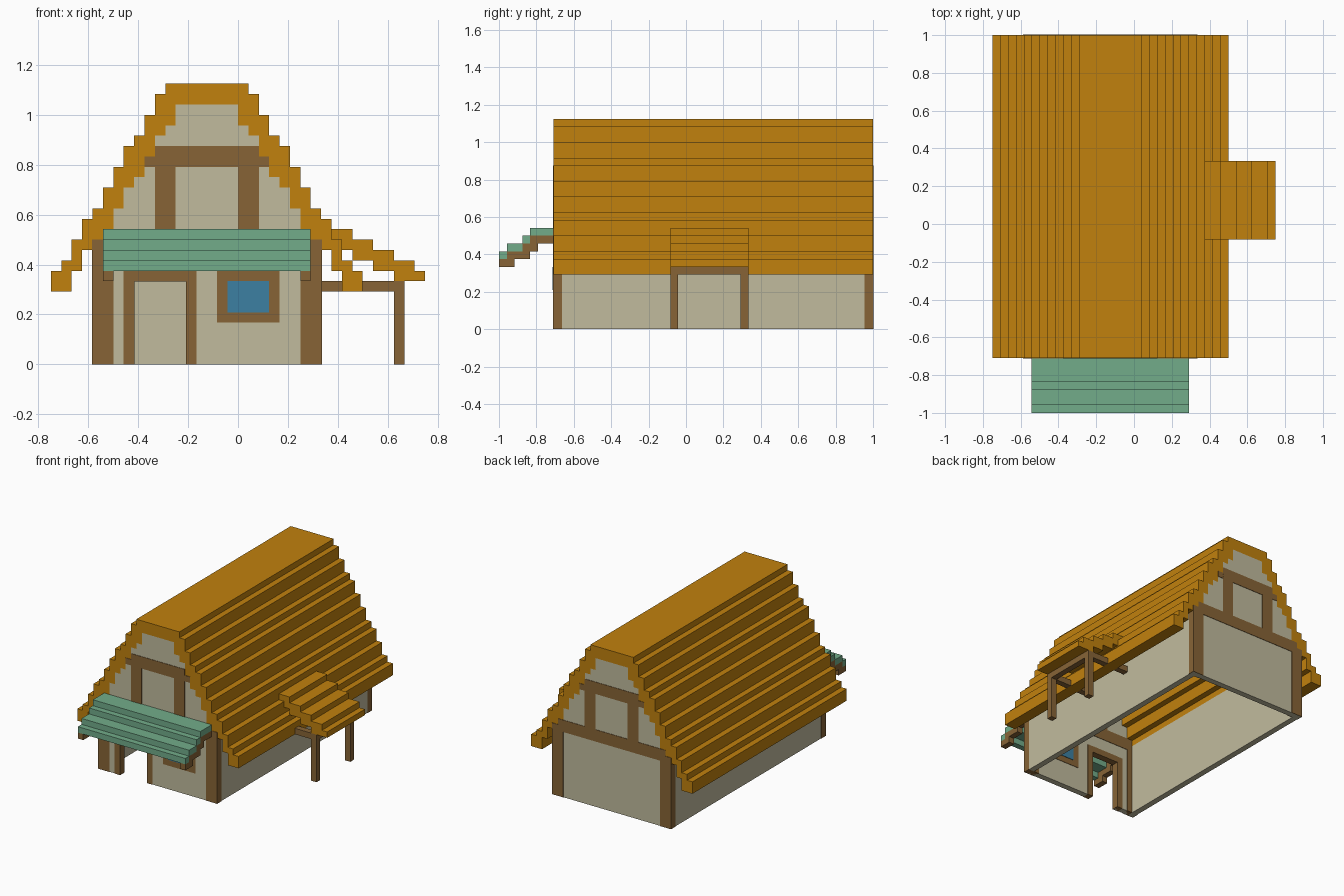
import bpy
import bmesh

cube = bpy.data.objects.get("Cube")
if cube:
    bpy.data.objects.remove(cube, do_unlink=True)

U = 1 / 24            # one block
CX, CY = 18, 24       # block coordinates of the centre


def make_mat(name, rgb):
    lin = [((c / 255 + 0.055) / 1.055) ** 2.4 if c > 10 else c / 255 / 12.92 for c in rgb]
    m = bpy.data.materials.new(name)
    m.use_nodes = True
    m.diffuse_color = (*lin, 1)
    bsdf = m.node_tree.nodes["Principled BSDF"]
    bsdf.inputs["Base Color"].default_value = (*lin, 1)
    bsdf.inputs["Roughness"].default_value = 0.9
    return m


THATCH = make_mat("thatch orange", (193, 129, 13))
TIMBER = make_mat("timber brown", (135, 100, 54))
PLASTER = make_mat("plaster cream", (193, 187, 158))
GREEN = make_mat("awning green", (114, 172, 138))
BLUE = make_mat("glass blue", (60, 128, 162))


def add_object(name, bm, mat):
    bmesh.ops.recalc_face_normals(bm, faces=bm.faces)
    me = bpy.data.meshes.new(name)
    bm.to_mesh(me)
    bm.free()
    me.materials.append(mat)
    ob = bpy.data.objects.new(name, me)
    bpy.context.collection.objects.link(ob)
    return ob


def stepped(name, mat, start, tops, bottoms, d0, d1, along="y"):
    """Extrude a stepped profile, one column per block, along y or x."""
    pts = []
    for i, t in enumerate(tops):
        pts += [(start + i, t), (start + i + 1, t)]
    for i, b in reversed(list(enumerate(bottoms))):
        pts += [(start + i + 1, b), (start + i, b)]
    # drop repeated points and points inside straight runs
    pts = [p for i, p in enumerate(pts) if p != pts[i - 1]]
    n = len(pts)
    pts = [p for i, p in enumerate(pts)
           if not any(pts[i - 1][a] == p[a] == pts[(i + 1) % n][a] for a in (0, 1))]

    def place(u, k, d):
        x, y = (u, d) if along == "y" else (d, u)
        return ((x - CX) * U, (y - CY) * U, k * U)

    bm = bmesh.new()
    face = bm.faces.new([bm.verts.new(place(u, k, d0)) for u, k in pts])
    ext = bmesh.ops.extrude_face_region(bm, geom=[face])
    step = (0, (d1 - d0) * U, 0) if along == "y" else ((d1 - d0) * U, 0, 0)
    bmesh.ops.translate(bm, vec=step,
                        verts=[g for g in ext["geom"] if isinstance(g, bmesh.types.BMVert)])
    return add_object(name, bm, mat)


def box(name, mat, x, y, z, grow=(0, 0, 0)):
    """Box from block ranges; grow pushes faces slightly proud of a wall."""
    lo = [(x[0] - CX) * U - grow[0], (y[0] - CY) * U - grow[1], z[0] * U - grow[2]]
    hi = [(x[1] - CX) * U + grow[0], (y[1] - CY) * U + grow[1], z[1] * U + grow[2]]
    bm = bmesh.new()
    bmesh.ops.create_cube(bm, size=1)
    for v in bm.verts:
        v.co = [hi[a] if v.co[a] > 0 else lo[a] for a in range(3)]
    return add_object(name, bm, mat)


def mirror(half):
    return half + half[::-1]


# Main roof: stepped shell over the whole house
roof_top = mirror([9, 10, 12, 14, 15, 17, 19, 21, 22, 24, 26, 27, 27, 27, 27])
roof_under = mirror([7, 7, 9, 11, 12, 13, 15, 17, 18, 20, 22, 23, 25, 25, 25])
stepped("main_roof", THATCH, 0, roof_top, roof_under, 7, 48)

# Walls: gables follow the roof underside, the front one has the doorway
gable = roof_under[4:26]
doorway = [8 if 8 <= c < 13 else 0 for c in range(4, 26)]
stepped("front_wall", PLASTER, 4, gable, doorway, 7, 8)
stepped("back_wall", PLASTER, 4, gable, [0] * 22, 47, 48)
for side, x in (("right", 4), ("left", 25)):
    box(side + "_wall", PLASTER, (x, x + 1), (8, 47), (0, 12))

# Timber framing on both gables
P = 0.003
for end, y in (("front", (7, 8)), ("back", (47, 48))):
    for side, outer, inner in (("right", 4, 5), ("left", 25, 24)):
        box(f"{end}_{side}_corner_post", TIMBER, (outer, outer + 1), y, (0, 12), (P, P, 0))
        box(f"{end}_{side}_inner_post", TIMBER, (inner, inner + 1), y, (0, 13), (0, P, 0))
    box(end + "_lower_beam", TIMBER, (6, 24), y, (11, 13), (0, P, 0))
    box(end + "_upper_beam", TIMBER, (10, 20), y, (19, 21), (0, P, 0))
    for side, x in (("right", 9), ("left", 20)):
        box(f"{end}_{side}_beam_end", TIMBER, (x, x + 1), y, (19, 20), (0, P, 0))
    for side, x in (("right", 10), ("left", 18)):
        box(f"{end}_{side}_gable_post", TIMBER, (x, x + 2), y, (13, 19), (0, P, 0))

# Door frame and window
for side, x in (("right", 7), ("left", 13)):
    box(side + "_door_post", TIMBER, (x, x + 1), (7, 8), (0, 9), (P / 3, P, 0))
box("door_lintel", TIMBER, (8, 13), (7, 8), (8, 9), (0, P, P / 3))
box("window_frame", TIMBER, (16, 22), (7, 8), (4, 9), (0, P, 0))
box("window_glass", BLUE, (17, 21), (7, 8), (5, 8), (0, 2 * P, 0))

# Front awning with a stepped bracket under each end
awning_top = [10, 11, 11, 12, 13, 13, 13]
awning_under = [9, 10, 10, 11, 12, 12, 12]
stepped("front_awning", GREEN, 0, awning_top, awning_under, 5, 25, "x")
for side, x in (("right", 5), ("left", 24)):
    stepped(side + "_awning_bracket", TIMBER, 0, awning_under,
            [8, 8, 9, 9, 10, 11, 11], x, x + 1, "x")

# Side porch: stepped canopy on two posts joined by beams
stepped("porch_roof", THATCH, 27, [13, 13, 12, 12, 11, 11, 10, 10, 9],
        [11, 11, 10, 10, 9, 9, 8, 8, 8], 22, 32)
for end, y in (("front", 22), ("back", 31)):
    box(end + "_porch_post", TIMBER, (33, 34), (y, y + 1), (0, 8))
    box(end + "_porch_beam", TIMBER, (26, 33), (y, y + 1), (7, 8))
box("porch_cross_beam", TIMBER, (33, 34), (23, 31), (7, 8))
